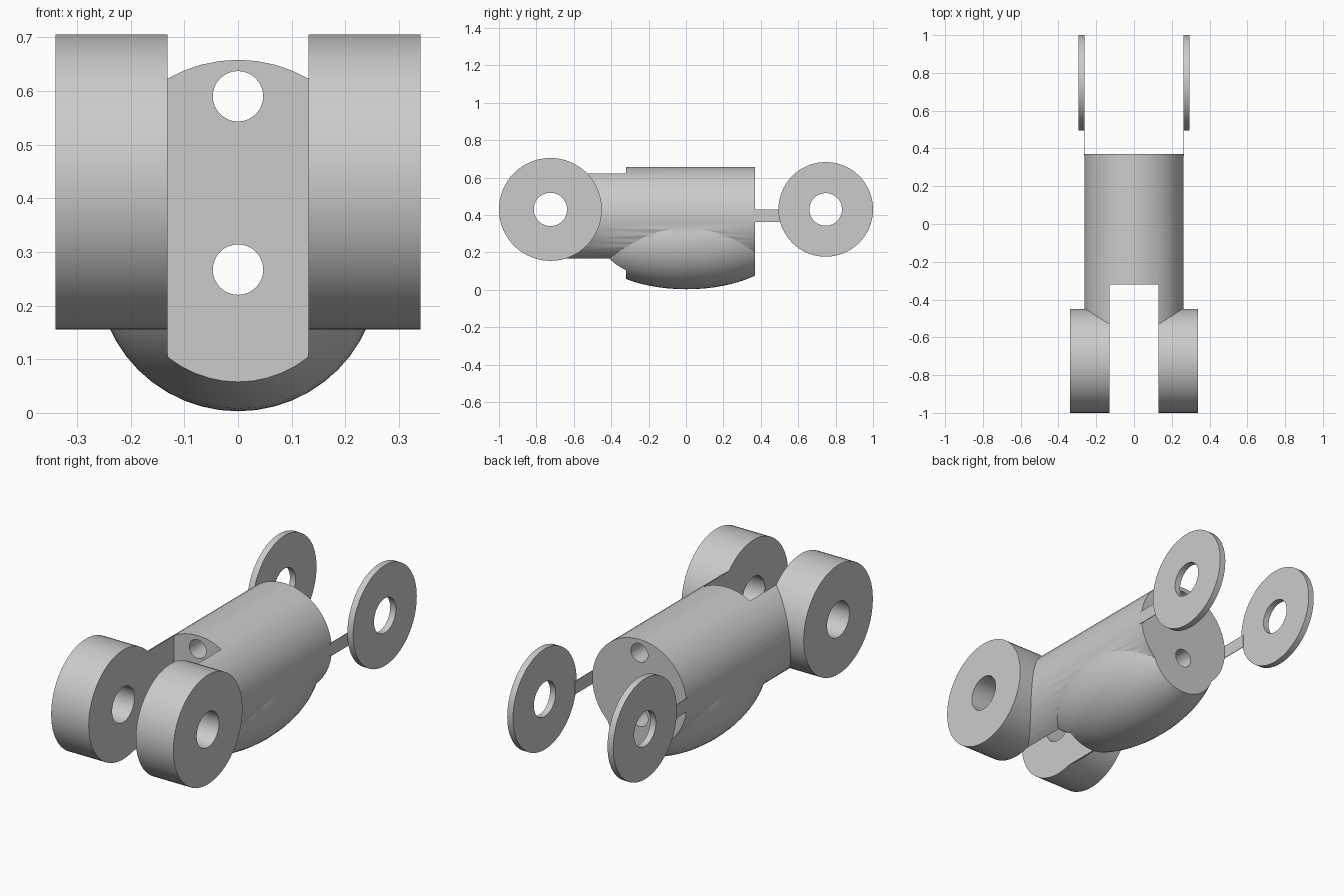
import bpy
import math
from mathutils import Matrix

default = bpy.data.objects.get("Cube")
if default:
    bpy.data.objects.remove(default, do_unlink=True)

grey = bpy.data.materials.new("plain grey")
grey.use_nodes = True
grey.diffuse_color = (0.6, 0.6, 0.6, 1)
grey.node_tree.nodes["Principled BSDF"].inputs["Base Color"].default_value = (0.6, 0.6, 0.6, 1)

BODY_R, BODY_Z = 0.263, 0.395
BULGE_Z = 0.266
SLOT = 0.131            # half width of the fork gap
BODY_FRONT, SLOT_END, BODY_BACK = -0.66, -0.32, 0.37
LUG_Y, RING_Y, PIVOT_Z = -0.725, 0.747, 0.43


def finish(obj, name):
    obj.name = name
    obj.data.materials.clear()
    obj.data.materials.append(grey)
    return obj


def rod(name, axis, radius, start, end, centre, sides=48):
    """Cylinder along x or y; centre gives the other two coordinates."""
    mid = (start + end) / 2
    if axis == "x":
        loc, rot = (mid, *centre), (0, math.pi / 2, 0)
    else:
        loc, rot = (centre[0], mid, centre[1]), (math.pi / 2, 0, 0)
    bpy.ops.mesh.primitive_cylinder_add(vertices=sides, radius=radius,
                                        depth=abs(end - start), location=loc, rotation=rot)
    return finish(bpy.context.object, name)


def box(name, x, y, z):
    """Box from three (low, high) ranges."""
    bpy.ops.mesh.primitive_cube_add(size=1, location=[sum(r) / 2 for r in (x, y, z)])
    obj = bpy.context.object
    obj.data.transform(Matrix.Diagonal([r[1] - r[0] for r in (x, y, z)] + [1]))
    return finish(obj, name)


def combine(target, tool, operation):
    mod = target.modifiers.new("join", "BOOLEAN")
    mod.operation, mod.object, mod.solver = operation, tool, "EXACT"
    bpy.context.view_layer.objects.active = target
    bpy.ops.object.modifier_apply(modifier=mod.name)
    bpy.data.objects.remove(tool, do_unlink=True)


def smooth(obj):
    bpy.ops.object.select_all(action="DESELECT")
    obj.select_set(True)
    bpy.context.view_layer.objects.active = obj
    bpy.ops.object.shade_smooth_by_angle(angle=math.radians(30))


# Barrel body with the swollen belly
body = rod("body", "y", BODY_R, BODY_FRONT, BODY_BACK + 0.03, (0, BODY_Z))
bpy.ops.mesh.primitive_uv_sphere_add(segments=48, ring_count=32, radius=1,
                                     location=(0, 0.003, BULGE_Z), rotation=(math.pi / 2, 0, 0))
belly = finish(bpy.context.object, "belly")
belly.data.transform(Matrix.Diagonal((0.263, 0.263, 0.53, 1)))
combine(body, belly, "UNION")
combine(body, box("back_trim", (-1, 1), (BODY_BACK, 1), (-1, 1)), "DIFFERENCE")

# Front lugs, then the fork gap between them
for side in (-1, 1):
    lug = rod("lug", "x", 0.275, side * 0.1, side * 0.34, (LUG_Y, PIVOT_Z), 64)
    combine(body, lug, "UNION")
combine(body, box("fork_gap", (-SLOT, SLOT), (-1.2, SLOT_END), (-0.5, 1.5)), "DIFFERENCE")

# Pivot bore and the two lengthwise bores
combine(body, rod("pivot_bore", "x", 0.089, -0.5, 0.5, (LUG_Y, PIVOT_Z)), "DIFFERENCE")
for z in (0.59, 0.267):
    combine(body, rod("long_bore", "y", 0.047, -0.5, 0.6, (0, z), 32), "DIFFERENCE")
smooth(body)

# Rear rings on thin arms
for side, label in ((1, "left"), (-1, "right")):
    ring = rod(label + "_rear_ring", "x", 0.253, side * 0.263, side * 0.295, (RING_Y, PIVOT_Z), 64)
    combine(ring, rod("ring_bore", "x", 0.087, -0.5, 0.5, (RING_Y, PIVOT_Z)), "DIFFERENCE")
    smooth(ring)
    box(label + "_rear_arm", sorted((side * 0.261, side * 0.264)), (BODY_BACK - 0.01, 0.51), (0.364, 0.43))
